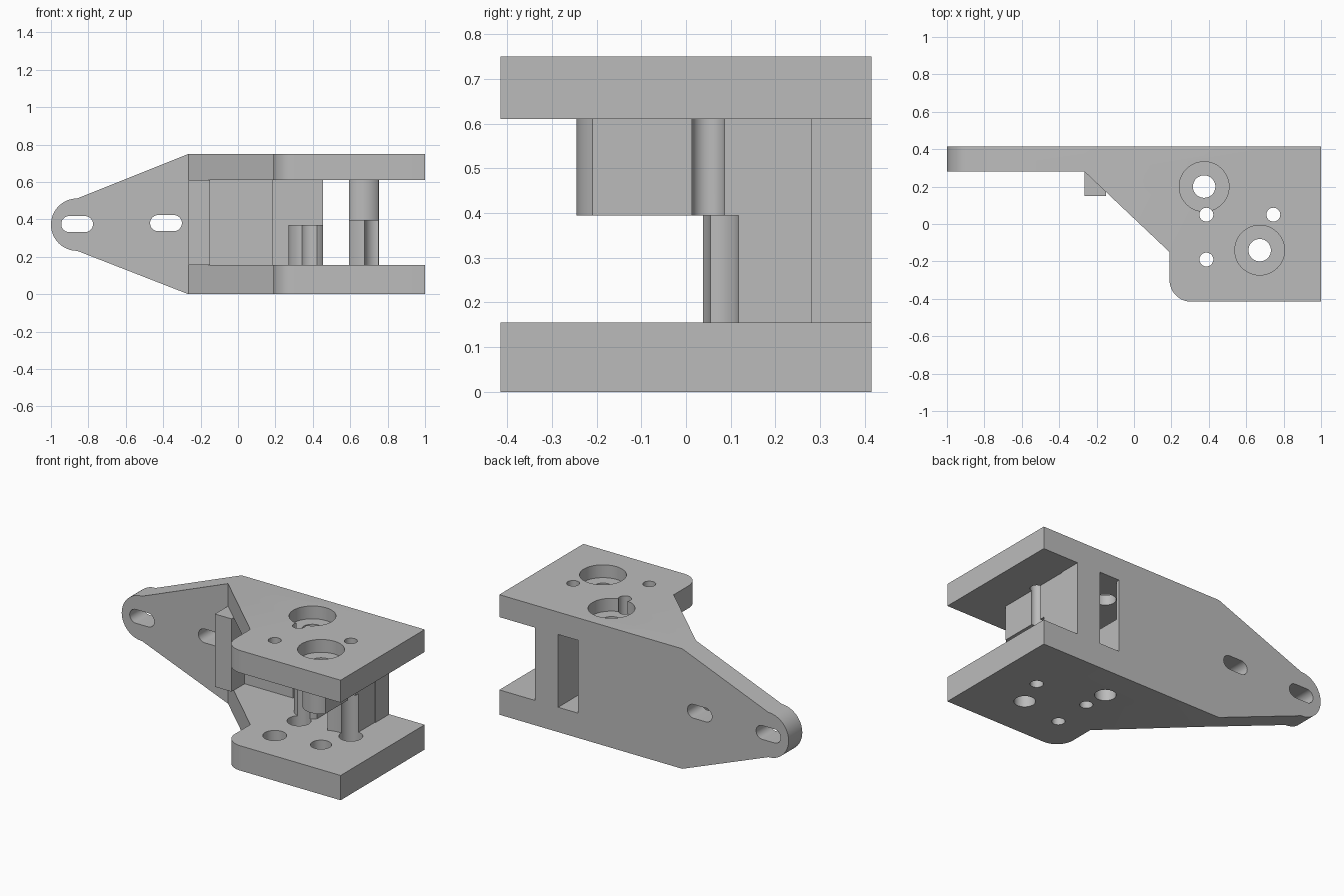
import bpy, bmesh
from math import sin, cos, radians, acos, degrees

cube = bpy.data.objects.get("Cube")
if cube:
    bpy.data.objects.remove(cube, do_unlink=True)

grey = bpy.data.materials.new("plain_grey")
grey.use_nodes = True
COLOR = (0.5, 0.5, 0.5, 1)
grey.diffuse_color = COLOR
grey.node_tree.nodes["Principled BSDF"].inputs["Base Color"].default_value = COLOR


def arc(cx, cy, r, a0, a1, n=20):
    """Points along an arc, angles in degrees."""
    steps = [radians(a0 + (a1 - a0) * i / n) for i in range(n + 1)]
    return [(cx + r * cos(a), cy + r * sin(a)) for a in steps]


def prism(name, pts, lo, hi, along="z"):
    """Extrude a flat outline along z (outline in xy) or y (outline in xz)."""
    def place(p, h):
        return (p[0], p[1], h) if along == "z" else (p[0], h, p[1])
    bm = bmesh.new()
    bottom = [bm.verts.new(place(p, lo)) for p in pts]
    top = [bm.verts.new(place(p, hi)) for p in pts]
    bm.faces.new(bottom)
    bm.faces.new(top)
    for i in range(len(pts)):
        j = (i + 1) % len(pts)
        bm.faces.new((bottom[i], bottom[j], top[j], top[i]))
    bmesh.ops.recalc_face_normals(bm, faces=bm.faces)
    mesh = bpy.data.meshes.new(name)
    bm.to_mesh(mesh)
    bm.free()
    mesh.materials.append(grey)
    obj = bpy.data.objects.new(name, mesh)
    bpy.context.scene.collection.objects.link(obj)
    return obj


def box(name, x0, x1, y0, y1, z0, z1):
    return prism(name, [(x0, y0), (x1, y0), (x1, y1), (x0, y1)], z0, z1)


def cylinder(x, y, r, z0, z1):
    return prism("bore", arc(x, y, r, 0, 352.5, 47), z0, z1)


def combine(target, tool, operation):
    """Apply a boolean and discard the tool."""
    mod = target.modifiers.new("combine", "BOOLEAN")
    mod.operation, mod.solver, mod.object = operation, "EXACT", tool
    bpy.context.view_layer.objects.active = target
    bpy.ops.object.modifier_apply(modifier=mod.name)
    bpy.data.objects.remove(tool, do_unlink=True)


LOW, HIGH, TOP = 0.155, 0.61, 0.75      # inner faces of the plates, overall height
BACK, WALL = 0.415, 0.28                # back and front faces of the rear wall
REAR_AXIS, FRONT_AXIS = (0.375, 0.20), (0.672, -0.14)
PINS = [(0.387, 0.05), (0.745, 0.05), (0.387, -0.19)]

# Rear wall with its tapered, rounded mounting tab
bracket = prism("mounting_bracket",
                arc(-0.86, 0.372, 0.14, 90, 270, 32)
                + [(-0.265, 0), (0.755, 0), (0.755, TOP), (-0.265, TOP)],
                WALL, BACK, "y")

# Tab slots, wall window and inner recess
for x, z in ((-0.86, 0.375), (-0.385, 0.38)):
    slot = prism("slot", arc(x + 0.042, z, 0.043, -90, 90) + arc(x - 0.042, z, 0.043, 90, 270),
                 0, 1, "y")
    combine(bracket, slot, "DIFFERENCE")
combine(bracket, box("window", 0.455, 0.593, 0, 1, LOW, HIGH), "DIFFERENCE")
combine(bracket, box("recess", 0.185, 0.5, 0, 0.39, LOW, HIGH), "DIFFERENCE")

# Upper and lower plates
outline = ([(-0.265, BACK), (-0.265, WALL), (0.19, -0.15)]
           + arc(0.305, -0.30, 0.115, 180, 270) + [(1, -0.415), (1, BACK)])
for z0, z1 in ((0, LOW), (HIGH, TOP)):
    combine(bracket, prism("plate", outline, z0, z1), "UNION")

# Small brace block beside the tab
combine(bracket, box("brace", -0.265, -0.15, 0.15, 0.30, LOW, HIGH), "UNION")

# Hanging arm with a rounded end around the front axis
x, y = FRONT_AXIS
half, r = 0.0785, 0.105
a = degrees(acos(half / r))
arm = prism("arm", [(x + half, 0.36), (x - half, 0.36)] + arc(x, y, r, a - 180, -a), 0.395, HIGH)
combine(bracket, arm, "UNION")

# Lower post, hollowed to clear a wheel on the front axis
post = box("post", x - half, x + half, -0.02, 0.36, LOW, 0.395)
combine(post, cylinder(x, y, 0.195, 0, 1), "DIFFERENCE")
combine(bracket, post, "UNION")

# Standing boss around the rear axis
x, y = REAR_AXIS
a = degrees(acos(0.08 / r))
boss = prism("boss", arc(x, y, r, 180, 360 - a) + [(0.455, 0.40), (x - r, 0.40)], LOW, 0.37)
combine(bracket, boss, "UNION")

# Axis holes with wide seats from above
for x, y in (REAR_AXIS, FRONT_AXIS):
    combine(bracket, cylinder(x, y, 0.06, -0.1, 1), "DIFFERENCE")
    combine(bracket, cylinder(x, y, 0.133, 0.67, 1), "DIFFERENCE")

# Pin holes, wider in the lower half
for x, y in PINS:
    combine(bracket, cylinder(x, y, 0.037, -0.1, 1), "DIFFERENCE")
    combine(bracket, cylinder(x, y, 0.068, 0.08, 0.395), "DIFFERENCE")

for obj in bpy.context.selected_objects:
    obj.select_set(False)
bracket.select_set(True)
bpy.context.view_layer.objects.active = bracket
bpy.ops.object.shade_smooth_by_angle(angle=radians(30))
